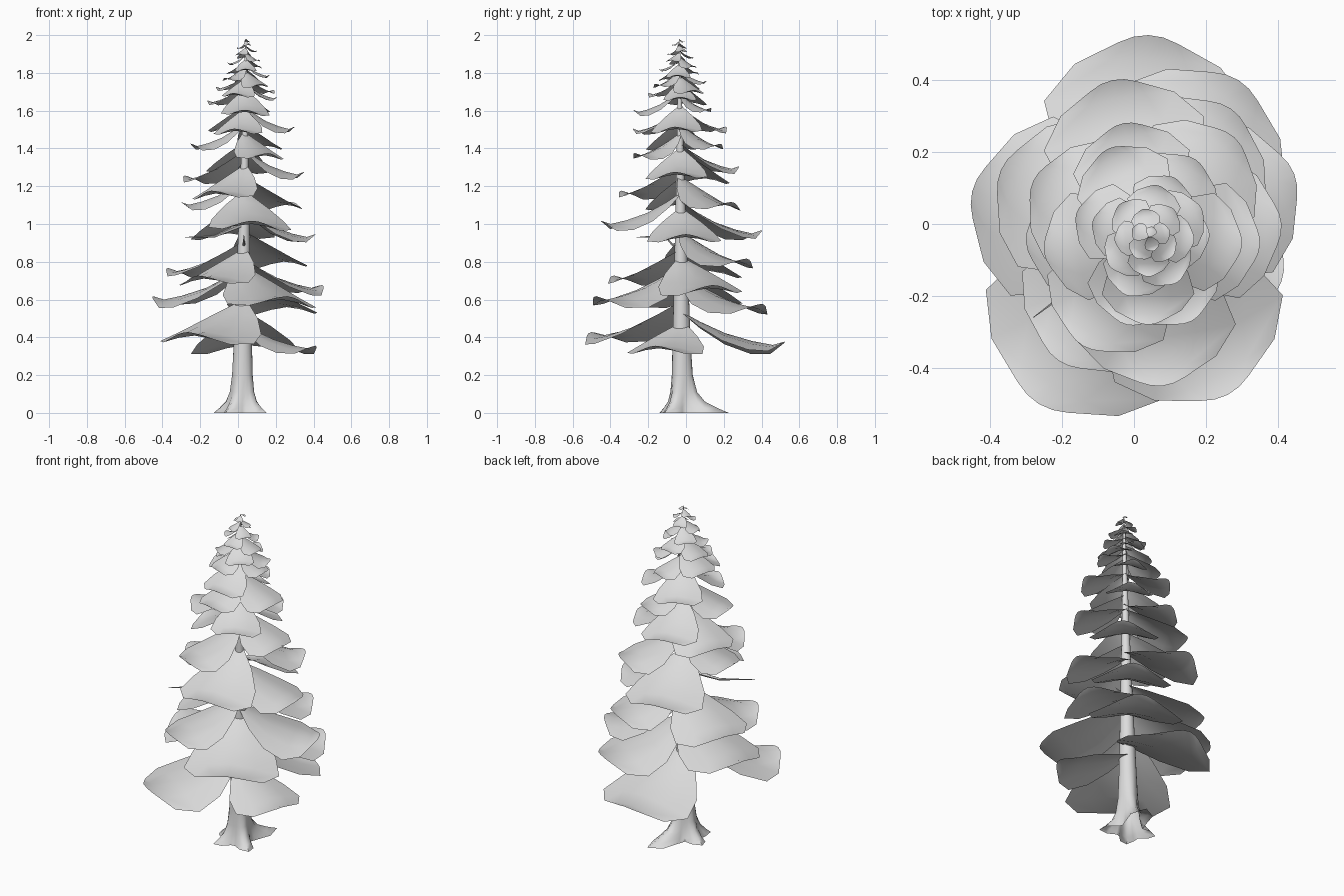
import bpy, bmesh, math, random
from mathutils import Vector

random.seed(4)
cube = bpy.data.objects.get("Cube")
if cube:
    bpy.data.objects.remove(cube)

grey = bpy.data.materials.new("pale_grey")
grey.use_nodes = True
grey.diffuse_color = (0.72, 0.72, 0.72, 1)
grey.node_tree.nodes["Principled BSDF"].inputs["Base Color"].default_value = (0.72, 0.72, 0.72, 1)


def grid_object(name, rows, closed=False):
    """Skin rows of points into one smooth sheet or open-ended tube."""
    bm = bmesh.new()
    vs = [[bm.verts.new(p) for p in row] for row in rows]
    n = len(rows[0])
    for a, b in zip(vs, vs[1:]):
        for i in range(n if closed else n - 1):
            j = (i + 1) % n
            bm.faces.new((a[i], a[j], b[j], b[i]))
    mesh = bpy.data.meshes.new(name)
    bm.to_mesh(mesh)
    bm.free()
    mesh.materials.append(grey)
    obj = bpy.data.objects.new(name, mesh)
    bpy.context.collection.objects.link(obj)
    bpy.ops.object.select_all(action="DESELECT")
    obj.select_set(True)
    bpy.context.view_layer.objects.active = obj
    bpy.ops.object.shade_smooth_by_angle(angle=math.radians(60))


def axis(z):
    """Centre of the slightly leaning trunk."""
    return Vector((0.022 + 0.01 * z, -0.02 - 0.008 * z, z))


# Trunk with flared roots, open underneath
ROOTS = [(-35, 0.1), (74, 0.2), (165, 0.1), (235, 0.09)]
RINGS = [(0, 0.06, 1), (0.025, 0.058, 0.7), (0.06, 0.057, 0.35), (0.11, 0.056, 0.14),
         (0.2, 0.053, 0.03), (0.35, 0.049, 0), (0.7, 0.038, 0), (1.1, 0.026, 0),
         (1.5, 0.016, 0), (1.85, 0.008, 0), (1.98, 0.001, 0)]
rows = []
for z, r, flare in RINGS:
    row = []
    for i in range(20):
        a = math.tau * i / 20
        lobe = sum(l * max(0, math.cos(a - math.radians(d))) ** 8 for d, l in ROOTS)
        rad = r + flare * lobe
        row.append(axis(z) + Vector((math.cos(a), math.sin(a), 0)) * rad)
    rows.append(row)
grid_object("trunk", rows, closed=True)

# Bough: fraction along, half width, height above the tip (as parts of the length)
SHAPE = [(0.0, 0.06, 0.32), (0.18, 0.27, 0.215), (0.42, 0.45, 0.1), (0.68, 0.52, 0.02),
         (0.88, 0.37, -0.02), (1.0, 0.15, 0.015)]


def bough(x, y, z):
    """Drooping fan from the trunk to the tip at x, y, z, steeper near the crown."""
    c = axis(z)
    out = Vector((x - c.x, y - c.y, 0))
    length = out.length
    out.normalize()
    side = Vector((-out.y, out.x, 0))
    steep = 0.95 + 0.33 * max(0, z - 0.4)
    roll = random.uniform(-0.05, 0.05)
    rows = []
    for t, w, h in SHAPE:
        row = []
        for v in (1, 0.5, 0, -0.5, -1):
            sag = -0.2 * w * abs(v) ** 1.5 + roll * v * w
            back = 0.04 * v * v * t
            row.append(c + (out * (t - back) + side * v * w) * length
                       + Vector((0, 0, (h * steep + sag) * length)))
        rows.append(row)
    grid_object("bough", rows)


TIPS = [(-0.265, -0.5, 0.42), (0.04, 0.525, 0.37), (0.41, -0.16, 0.35),
        (0.26, -0.475, 0.61), (-0.45, 0.09, 0.61), (0.29, 0.40, 0.57),
        (0.445, 0.14, 0.67), (-0.21, -0.38, 0.72), (-0.37, 0.15, 0.76), (0.27, 0.32, 0.81),
        (0.41, 0.0, 0.94), (-0.06, 0.40, 0.96), (0.08, -0.45, 1.01),
        (-0.30, -0.05, 1.11), (0.28, 0.24, 1.11), (-0.14, -0.34, 1.17),
        (0.35, -0.06, 1.27), (-0.28, 0.12, 1.25), (-0.03, 0.28, 1.3), (0.16, -0.27, 1.37),
        (-0.25, -0.08, 1.42), (0.17, 0.18, 1.42), (-0.02, -0.28, 1.5), (0.3, -0.06, 1.51),
        (-0.07, 0.21, 1.51), (0.04, -0.28, 1.6), (-0.16, 0.03, 1.65), (0.11, 0.13, 1.61),
        (0.21, -0.03, 1.67)]
for tip in TIPS:
    bough(*tip)

# Small boughs spiralling to the crown
COUNT = 18
for i in range(COUNT):
    f = i / (COUNT - 1)
    z = 1.69 + 0.275 * f
    a = math.radians(250 + 137.5 * i)
    r = 0.145 * (1 - f) ** 0.9 + 0.03
    c = axis(z)
    bough(c.x + r * math.cos(a), c.y + r * math.sin(a), z)


def twig(name, start, end, r):
    """Thin tapering bare branch."""
    d = (end - start).normalized()
    u = d.orthogonal().normalized()
    w = d.cross(u)
    rows = []
    for t in (0, 0.5, 1):
        mid = start.lerp(end, t) - Vector((0, 0, 0.03 * math.sin(math.pi * t)))
        rows.append([mid + (u * math.cos(k * math.tau / 5) + w * math.sin(k * math.tau / 5))
                     * r * (1.1 - t) for k in range(5)])
    grid_object(name, rows, closed=True)


# Bare branch and broken stub
twig("bare_branch", axis(1.0), Vector((-0.28, -0.26, 0.93)), 0.012)
twig("stub", axis(0.9), axis(0.94) + Vector((0, -0.09, 0)), 0.012)
